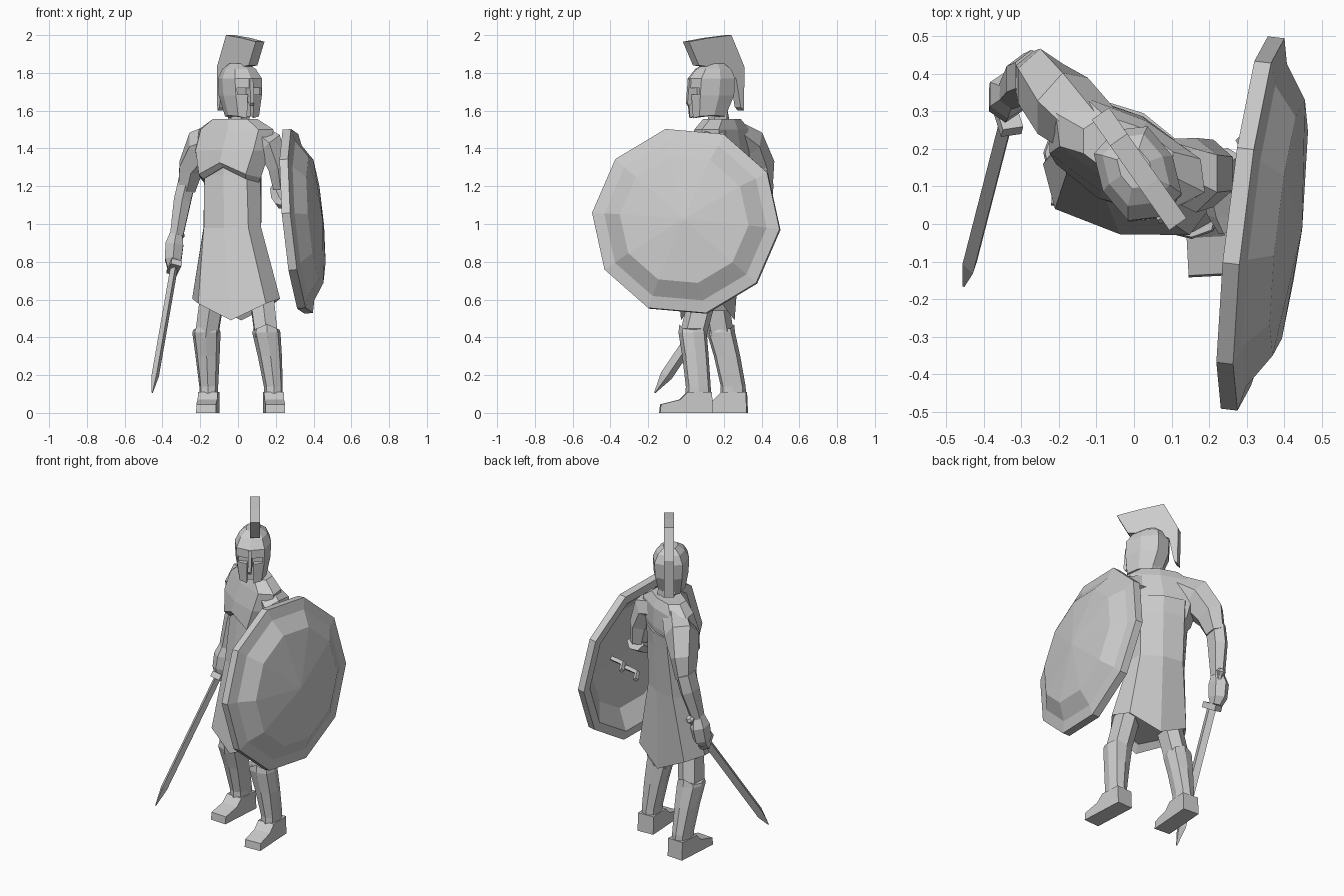
import bpy, bmesh
from math import sin, cos, pi, radians, copysign
from mathutils import Vector

if "Cube" in bpy.data.objects:
    bpy.data.objects.remove(bpy.data.objects["Cube"])

stone = bpy.data.materials.new("light_grey")
stone.use_nodes = True
stone.diffuse_color = (0.6, 0.6, 0.6, 1)
stone.node_tree.nodes["Principled BSDF"].inputs["Base Color"].default_value = (0.6, 0.6, 0.6, 1)


def bridge(name, rings):
    """Skin a list of equal vertex rings and cap both ends."""
    bm = bmesh.new()
    loops = [[bm.verts.new(p) for p in ring] for ring in rings]
    n = len(loops[0])
    for low, high in zip(loops, loops[1:]):
        for i in range(n):
            j = (i + 1) % n
            bm.faces.new((low[i], low[j], high[j], high[i]))
    bm.faces.new(loops[0][::-1])
    bm.faces.new(loops[-1])
    bmesh.ops.recalc_face_normals(bm, faces=bm.faces)
    mesh = bpy.data.meshes.new(name)
    bm.to_mesh(mesh)
    bm.free()
    mesh.materials.append(stone)
    obj = bpy.data.objects.new(name, mesh)
    bpy.context.collection.objects.link(obj)
    return obj


def facing(yaw):
    a = radians(yaw)
    return Vector((sin(a), -cos(a), 0)), Vector((cos(a), sin(a), 0))


def boxy(v):
    return copysign(abs(v) ** .75, v)


def loft(name, sections, n=8):
    """Level sections: x, y, z, half width, half depth, yaw, drop at the middle."""
    rings = []
    for x, y, z, a, b, yaw, drop in sections:
        f, s = facing(yaw)
        ring = []
        for i in range(n):
            across, ahead = boxy(sin(2 * pi * i / n)), boxy(cos(2 * pi * i / n))
            ring.append(Vector((x, y, z - drop * (1 - abs(across)))) + s * a * across + f * b * ahead)
        rings.append(ring)
    return bridge(name, rings)


def limb(name, path, n=6, axis=None, ref=(1, 0, 0), phase=0):
    """Sections across a path: point, radius, second radius."""
    pts = [Vector(p[0]) for p in path]
    rings = []
    for i, (_, ra, rb) in enumerate(path):
        d = axis or (pts[min(i + 1, len(pts) - 1)] - pts[max(i - 1, 0)]).normalized()
        side = d.cross(Vector(ref)).normalized()
        other = d.cross(side)
        angles = [radians(phase) + 2 * pi * k / n for k in range(n)]
        rings.append([pts[i] + side * ra * cos(t) + other * rb * sin(t) for t in angles])
    return bridge(name, rings)


def prism(name, profile, origin, yaw, half):
    """Side profile (forward, height) given a width."""
    f, s = facing(yaw)
    o = Vector(origin)
    return bridge(name, [[o + f * p + Vector((0, 0, z)) + s * w for p, z in profile]
                         for w in (-half, half)])


# Tunic with pointed hem
loft("tunic", [
    (-.01, .115, .63, .21, .12, -11, .09),
    (-.01, .115, .605, .237, .145, -11, .115),
    (-.03, .165, .98, .165, .115, -22, 0),
    (-.027, .192, 1.26, .165, .107, -28, 0),
    (-.025, .20, 1.36, .165, .108, -28, 0)])
# Chest and shoulders overhanging the waist
loft("chest", [
    (-.035, .18, 1.22, .165, .10, -28, -.08),
    (-.04, .175, 1.245, .182, .12, -28, -.08),
    (-.03, .185, 1.39, .225, .115, -28, 0),
    (-.01, .19, 1.50, .225, .095, -28, 0),
    (-.015, .19, 1.555, .135, .075, -28, 0)])
loft("neck", [(0, .18, 1.5, .06, .06, 0, 0), (.01, .16, 1.66, .06, .06, 37, 0)], 6)

# Helmet, turned to its left
head, look = (.003, .148, 0), 27
fwd = facing(look)[0]


def head_ring(shift, z, a, b, drop):
    return (head[0] + fwd.x * shift, head[1] + fwd.y * shift, z, a, b, look, drop)


helmet = loft("helmet", [
    head_ring(.04, 1.575, .08, .10, .02),
    head_ring(.02, 1.68, .10, .13, 0),
    head_ring(.015, 1.77, .104, .13, 0),
    head_ring(.005, 1.82, .08, .098, 0),
    head_ring(0, 1.85, .042, .055, 0)])
# Eye opening and mouth slot are cut away
for profile, half in ([(.105, 1.685), (.105, 1.72), (.3, 1.72), (.3, 1.685)], .07), \
                     ([(.105, 1.5), (.105, 1.7), (.3, 1.7), (.3, 1.5)], .018):
    cutter = prism("face_cutter", profile, head, look, half)
    cutter.hide_render = True
    cut = helmet.modifiers.new("opening", "BOOLEAN")
    cut.operation, cut.object, cut.solver = "DIFFERENCE", cutter, "EXACT"
    bpy.context.view_layer.objects.active = helmet
    bpy.ops.object.modifier_apply(modifier=cut.name)
    bpy.data.objects.remove(cutter)
prism("nose_guard", [(.09, 1.77), (.15, 1.77), (.162, 1.64), (.152, 1.625), (.09, 1.68)], head, look, .01)
prism("crest", [(.125, 1.84), (.19, 1.965), (.06, 1.985), (-.085, 2.0), (-.17, 1.83), (-.165, 1.6),
                (-.145, 1.62), (-.115, 1.77), (-.04, 1.82)], (.008, .155, 0), 35, .028)

# Right arm
limb("right_upper_arm", [((-.10, .24, 1.46), .095, .08), ((-.19, .315, 1.41), .115, .095),
                         ((-.25, .375, 1.30), .098, .072), ((-.272, .395, 1.18), .065, .052)])
limb("right_bracer", [((-.272, .395, 1.22), .07, .052), ((-.295, .385, 1.12), .07, .052),
                      ((-.325, .35, .94), .045, .04)])
limb("right_hand", [((-.325, .35, .96), .035, .035), ((-.337, .345, .89), .065, .055),
                    ((-.343, .33, .81), .062, .05), ((-.343, .315, .77), .035, .035)])

# Left arm, bent behind the shield
limb("left_upper_arm", [((.08, .15, 1.46), .085, .08), ((.165, .13, 1.42), .10, .085),
                        ((.212, .135, 1.30), .09, .06), ((.225, .145, 1.19), .065, .045)])
limb("left_forearm", [((.225, .18, 1.19), .055, .045), ((.23, .10, 1.14), .055, .042),
                      ((.24, .03, 1.11), .045, .035), ((.25, -.02, 1.10), .025, .02)], ref=(0, 0, 1))

# Sword
grip, tip = Vector((-.338, .285, .77)), Vector((-.455, -.17, .1))
aim = (tip - grip).normalized()
flat = (.95, .3, 0)


def along(distance, ra, rb):
    return (grip + aim * distance, ra, rb)


limb("sword_blade", [along(0, .034, .02), along(.70, .034, .02), along(.81, .004, .003)], 4, ref=flat)
limb("sword_guard", [along(-.02, .07, .04), along(.015, .07, .04)], 4, ref=flat, phase=45)
limb("sword_grip", [along(-.2, .015, .015), along(0, .015, .015)])
limb("sword_pommel", [along(-.225, .015, .015), along(-.21, .028, .028), along(-.185, .015, .015)])

# Hollow ten-sided shield
normal = Vector((1, -.118, .093)).normalized()
centre = Vector((.294, .004, 1.012))
wall = [(.10, .01), (.08, .34), (0, .45), (0, .502), (.045, .502), (.06, .435), (.12, .345), (.155, .01)]
limb("shield", [(centre + normal * h, r, r) for h, r in wall], 10, normal, (0, 0, 1), 31)
# Arm strap and hand grip inside the shield
for name, y, z in (("shield_strap", .16, 1.04), ("shield_grip", .02, .93)):
    limb(name, [((.40, y, z), .016, .016), ((.31, y + .02, z), .016, .016),
                ((.285, y + .07, z - .02), .016, .016)], 4, ref=(0, 0, 1))

# Legs: thigh, flared greave and boot on each side
for side, hip, knee, ankle, yaw in (
        ("left", (.12, .10), (.15, .035), (.187, .065), 3),
        ("right", (-.13, .14), (-.167, .185), (-.155, .25), -4)):
    loft(side + "_thigh", [(*knee, .40, .066, .072, yaw, 0), (*hip, .66, .07, .075, yaw, 0)], 6)
    loft(side + "_greave", [(*ankle, .06, .048, .07, yaw, 0), (*ankle, .14, .05, .066, yaw, 0),
                            ((knee[0] + ankle[0]) / 2, (knee[1] + ankle[1]) / 2, .30, .064, .07, yaw, 0),
                            (*knee, .425, .075, .075, yaw, 0), (*knee, .44, .07, .07, yaw, -.03)])
    prism(side + "_boot", [(-.075, 0), (.205, 0), (.2, .045), (.10, .07), (.06, .11), (-.07, .11)],
          (*ankle, 0), yaw, .052)
